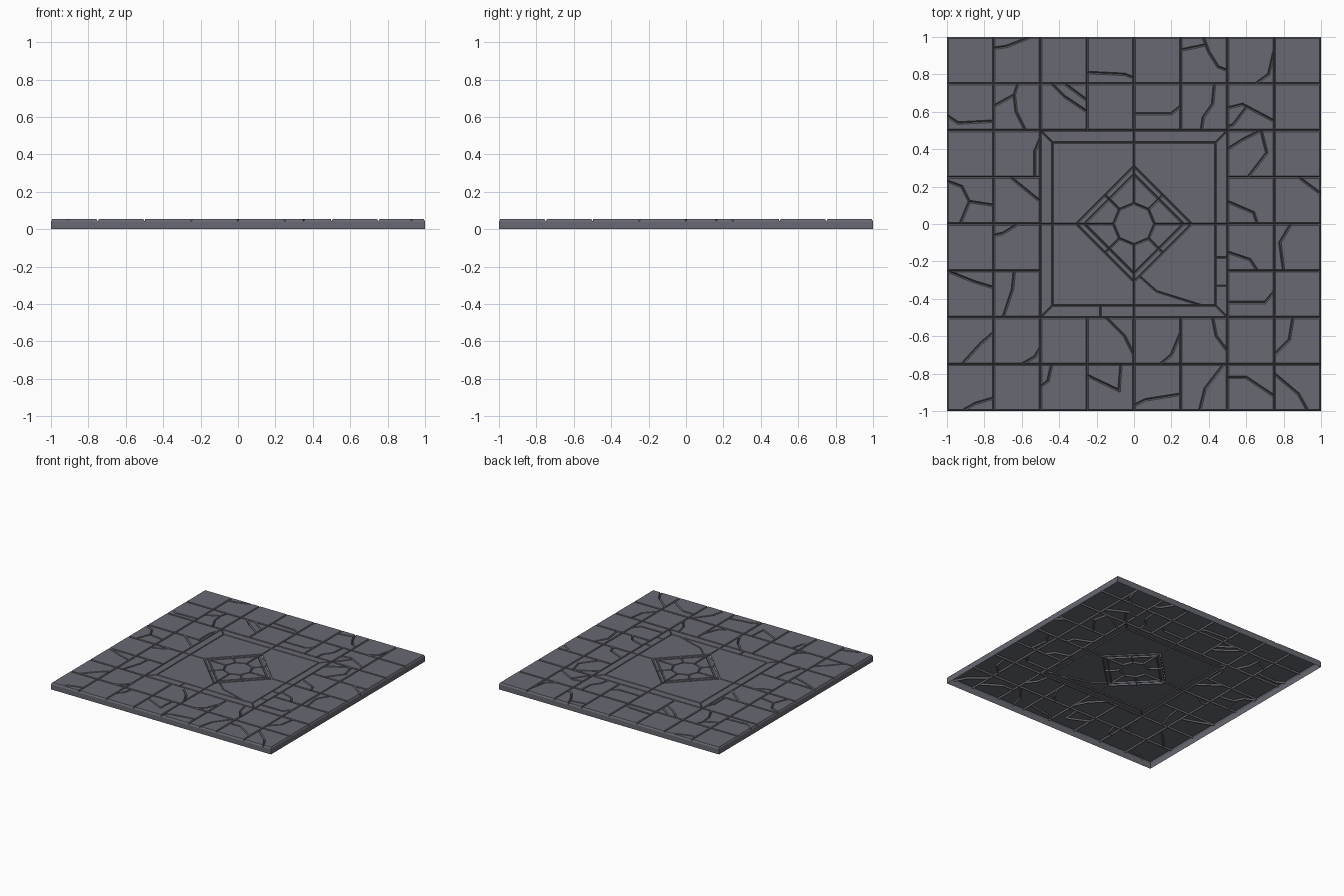
import bpy, bmesh, math
from mathutils import Vector

if "Cube" in bpy.data.objects:
    bpy.data.objects.remove(bpy.data.objects["Cube"])

TOP, WALL = 0.055, 0.042      # paving surface, groove bottom / wall top

stone = bpy.data.materials.new("slate grey stone")
stone.diffuse_color = (0.14, 0.143, 0.168, 1)
stone.use_nodes = True
stone.node_tree.nodes["Principled BSDF"].inputs["Base Color"].default_value = stone.diffuse_color


def add_point(poly, p):
    """Snap p to the outline of poly; return the outline with it and the snapped point."""
    p, best = Vector(p), None
    for i, a in enumerate(poly):
        a, b = Vector(a), Vector(poly[(i + 1) % len(poly)])
        t = max(0, min(1, (p - a).dot(b - a) / (b - a).length_squared))
        q = a + t * (b - a)
        if best is None or (q - p).length < best[0]:
            best = ((q - p).length, i, q)
    _, i, q = best
    for v in poly:
        if (Vector(v) - q).length < 0.004:
            return poly, v
    q = tuple(q)
    return poly[:i + 1] + [q] + poly[i + 1:], q


def inside(poly, x, y):
    hit = False
    for (ax, ay), (bx, by) in zip(poly, poly[1:] + poly[:1]):
        if (ay > y) != (by > y) and x < ax + (y - ay) * (bx - ax) / (by - ay):
            hit = not hit
    return hit


def crack(polys, *path):
    """Split the stone under the path into two stones."""
    mx, my = (path[0][0] + path[1][0]) / 2, (path[0][1] + path[1][1]) / 2
    for n, poly in enumerate(polys):
        if inside(poly, mx, my):
            poly, a = add_point(poly, path[0])
            poly, b = add_point(poly, path[-1])
            if a == b:
                return
            i = poly.index(a)
            poly = poly[i:] + poly[:i]
            j = poly.index(b)
            mid = list(path[1:-1])
            halves = [poly[:j + 1] + mid[::-1], poly[j:] + [poly[0]] + mid]
            polys[n:n + 1] = [h for h in halves if len(h) > 2]
            return


def finish(bm, name):
    me = bpy.data.meshes.new(name)
    bm.to_mesh(me)
    bm.free()
    me.materials.append(stone)
    bpy.context.collection.objects.link(bpy.data.objects.new(name, me))


def stones(name, polys, gap, low=WALL):
    """Flat stones whose edges slope down into V grooves."""
    bm = bmesh.new()
    tops = [bm.faces.new([bm.verts.new((x, y, low)) for x, y in p]) for p in polys]
    bm.normal_update()
    for f in tops:
        if f.normal.z < 0:
            f.normal_flip()
    bmesh.ops.inset_individual(bm, faces=tops, thickness=gap, use_even_offset=True)
    for f in tops:
        for v in f.verts:
            v.co.z = TOP
    finish(bm, name)


def quarters(*shapes):
    """Repeat shapes four times around the centre."""
    out = []
    for c, s in ((1, 0), (0, 1), (-1, 0), (0, -1)):
        out += [[(c * x - s * y, s * x + c * y) for x, y in p] for p in shapes]
    return out


def mirrored(p):
    return [(y, x) for x, y in reversed(p)]


# Square paving around the centre panel
tiles = []
for i in range(8):
    for j in range(8):
        if not (2 <= i < 6 and 2 <= j < 6):
            x, y, s = -1 + i / 4, -1 + j / 4, 0.25
            tiles.append([(x, y), (x + s, y), (x + s, y + s), (x, y + s)])

# Cracks, back rows
crack(tiles, (-.75, .94), (-.68, .95), (-.55, 1))
crack(tiles, (-.25, .81), (-.05, .8), (0, .78))
crack(tiles, (.37, 1), (.4, .92), (.45, .84), (.5, .82))
crack(tiles, (.25, .93), (.39, .96))
crack(tiles, (.75, .93), (.72, .8), (.65, .75))
crack(tiles, (-1, .58), (-.94, .54), (-.75, .55))
crack(tiles, (-.75, .63), (-.64, .69), (-.62, .75))
crack(tiles, (-.64, .69), (-.63, .6), (-.58, .5))
crack(tiles, (-.44, .75), (-.37, .68), (-.25, .6))
crack(tiles, (-.37, .75), (-.25, .66))
crack(tiles, (0, .59), (.2, .59), (.25, .63))
crack(tiles, (.43, .75), (.42, .64), (.37, .57), (.36, .5))
crack(tiles, (.5, .62), (.58, .64), (.75, .55))
crack(tiles, (.6, .62), (.53, .53), (.5, .52))
# Cracks, left side
crack(tiles, (-.5, .46), (-.53, .39), (-.53, .25))
crack(tiles, (-1, .23), (-.92, .2), (-.88, .12), (-.93, 0))
crack(tiles, (-.88, .12), (-.75, .1))
crack(tiles, (-.66, .25), (-.5, .12))
crack(tiles, (-.75, -.06), (-.7, -.05), (-.62, 0))
crack(tiles, (-1, -.25), (-.85, -.31), (-.75, -.34))
crack(tiles, (-.64, -.25), (-.65, -.35), (-.7, -.5))
crack(tiles, (-.75, -.58), (-.82, -.64), (-.92, -.75))
crack(tiles, (-.5, -.66), (-.53, -.71), (-.6, -.75))
# Cracks, right side
crack(tiles, (.5, .4), (.58, .45), (.68, .5))
crack(tiles, (.68, .5), (.71, .38), (.61, .25))
crack(tiles, (.88, .25), (1, .16))
crack(tiles, (.5, .12), (.64, .06), (.66, 0))
crack(tiles, (.84, 0), (.78, -.1), (.8, -.25))
crack(tiles, (.5, -.15), (.62, -.19), (.66, -.25))
crack(tiles, (.5, -.42), (.7, -.42), (.75, -.36))
crack(tiles, (.85, -.5), (.83, -.62), (.75, -.7))
# Cracks, front rows
crack(tiles, (-.15, -.5), (-.05, -.6), (0, -.7))
crack(tiles, (.25, -.58), (.2, -.7), (.14, -.75))
crack(tiles, (.42, -.5), (.44, -.6), (.5, -.68))
crack(tiles, (-.92, -1), (-.85, -.96), (-.75, -.93))
crack(tiles, (-.5, -.87), (-.46, -.84), (-.44, -.75))
crack(tiles, (-.25, -.81), (-.08, -.89), (-.07, -.75))
crack(tiles, (0, -.97), (.06, -.94), (.25, -.91))
crack(tiles, (.35, -1), (.38, -.88), (.48, -.75))
crack(tiles, (.5, -.82), (.6, -.82), (.75, -.92))
crack(tiles, (.75, -.8), (.88, -.91), (.93, -1))
stones("paving_tiles", tiles, 0.007)

# Square border and plain field of the centre panel, with shallow grooves
E, D, K, R = 0.435, 0.31, 0.265, 0.11
rail = [(E, 0), (.5, 0), (.5, .5), (E, E)]
field = [(D, 0), (E, 0), (E, E), (0, E), (0, D)]
panel = quarters(rail, mirrored(rail), field)
crack(panel, (-.18, -.5), (-.18, -E))
crack(panel, (E, -.18), (.5, -.18))
crack(panel, (E, -.33), (.5, -.33))
crack(panel, (.03, -.28), (.12, -.36), (.36, -E))
stones("centre_panel", panel, 0.005, 0.047)

# Diamond frame with wedges around an octagon
r = R * math.sqrt(.5)
band = [(K, 0), (D, 0), (D / 2, D / 2), (K / 2, K / 2)]
wedge = [(R, 0), (K, 0), (K / 2, K / 2), (r, r)]
diamond = quarters(band, mirrored(band), wedge, mirrored(wedge))
diamond.append([(R * math.cos(k * math.pi / 4), R * math.sin(k * math.pi / 4)) for k in range(8)])
stones("diamond_medallion", diamond, 0.006)

# Outer wall, open underneath
bm = bmesh.new()
corners = [(-1, -1), (1, -1), (1, 1), (-1, 1)]
for (ax, ay), (bx, by) in zip(corners, corners[1:] + corners[:1]):
    bm.faces.new([bm.verts.new(c) for c in
                  ((ax, ay, 0), (bx, by, 0), (bx, by, WALL), (ax, ay, WALL))])
bmesh.ops.remove_doubles(bm, verts=bm.verts, dist=1e-4)
finish(bm, "slab_wall")
